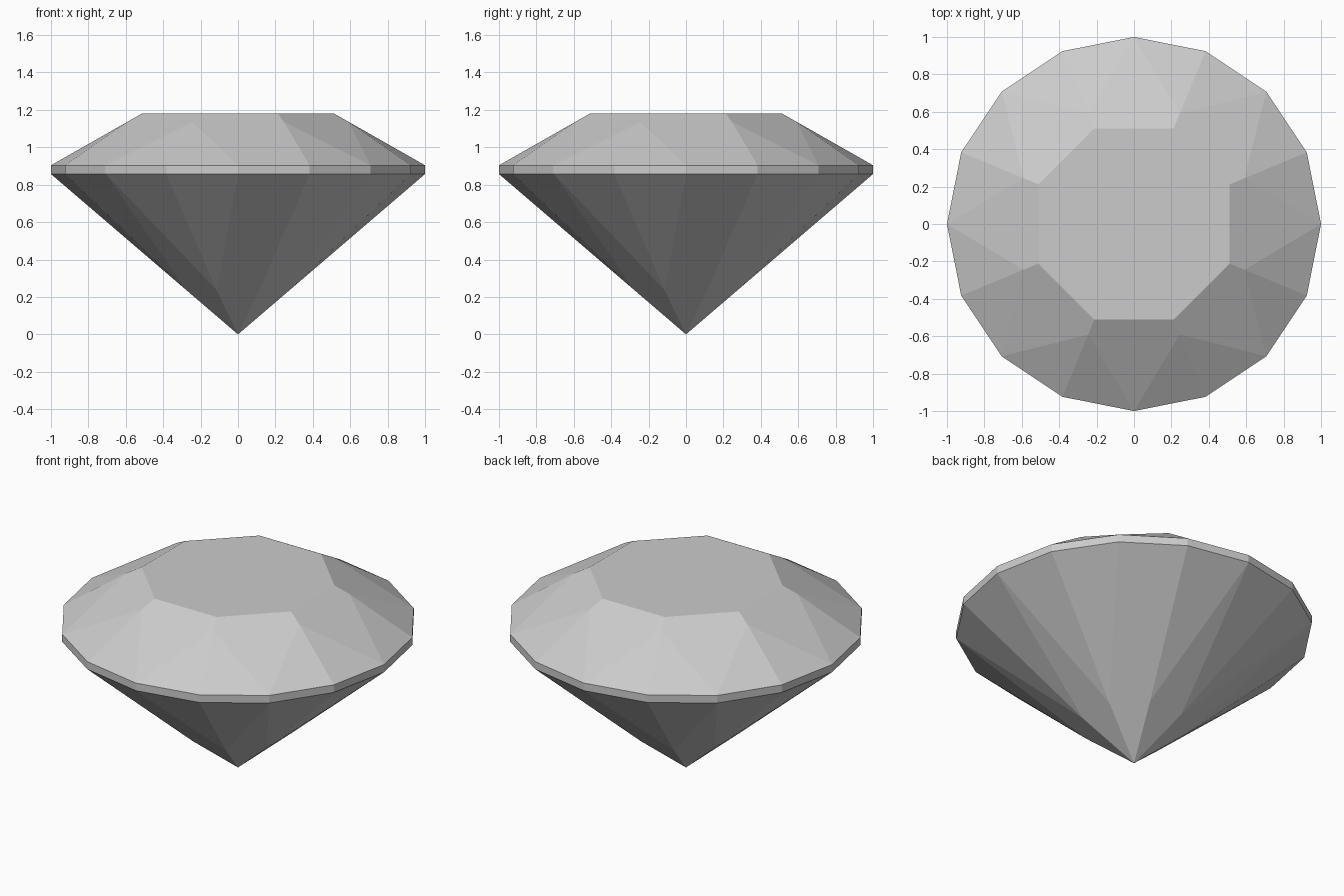
import bpy, bmesh
from math import cos, sin, pi

cube = bpy.data.objects.get("Cube")
if cube:
    bpy.data.objects.remove(cube)

SIDES = 16
STEP = 2 * pi / SIDES
GIRDLE_LOW, GIRDLE_HIGH, TABLE_Z = 0.857, 0.904, 1.182
TABLE_R, CROWN_R, PAVILION_R = 0.553, 0.64, 0.30

grey = bpy.data.materials.new("pale grey")
grey.use_nodes = True
colour = (0.6, 0.6, 0.6, 1)
grey.diffuse_color = colour
grey.node_tree.nodes["Principled BSDF"].inputs["Base Color"].default_value = colour

bm = bmesh.new()


def ring(radius, z, indices):
    """Vertices on a circle, keyed by their angular step."""
    return {i: bm.verts.new((radius * cos(i * STEP), radius * sin(i * STEP), z))
            for i in indices}


# Heights of the star points keep the large facets flat
c = cos(STEP)
crown_z = GIRDLE_HIGH + (TABLE_Z - GIRDLE_HIGH) * (1 - CROWN_R * c) / (1 - TABLE_R * c)
pavilion_z = GIRDLE_LOW * PAVILION_R * c

every, odd = range(SIDES), range(1, SIDES, 2)
culet = bm.verts.new((0, 0, 0))
pavilion = ring(PAVILION_R, pavilion_z, odd)
low = ring(1, GIRDLE_LOW, every)
high = ring(1, GIRDLE_HIGH, every)
crown = ring(CROWN_R, crown_z, odd)
table = ring(TABLE_R, TABLE_Z, odd)

# Table
bm.faces.new(list(table.values()))

# Girdle band and the narrow facets beside it
for i in every:
    j = (i + 1) % SIDES
    star = i if i % 2 else j
    bm.faces.new((low[i], low[j], high[j], high[i]))
    bm.faces.new((high[i], high[j], crown[star]))
    bm.faces.new((low[j], low[i], pavilion[star]))

# Large crown and pavilion facets
for i in range(0, SIDES, 2):
    a, b = (i - 1) % SIDES, i + 1
    bm.faces.new((high[i], crown[b], table[b], table[a], crown[a]))
    bm.faces.new((low[i], pavilion[a], culet, pavilion[b]))

bmesh.ops.recalc_face_normals(bm, faces=bm.faces[:])
mesh = bpy.data.meshes.new("cut_gem")
bm.to_mesh(mesh)
bm.free()
mesh.materials.append(grey)
gem = bpy.data.objects.new("cut_gem", mesh)
bpy.context.collection.objects.link(gem)
